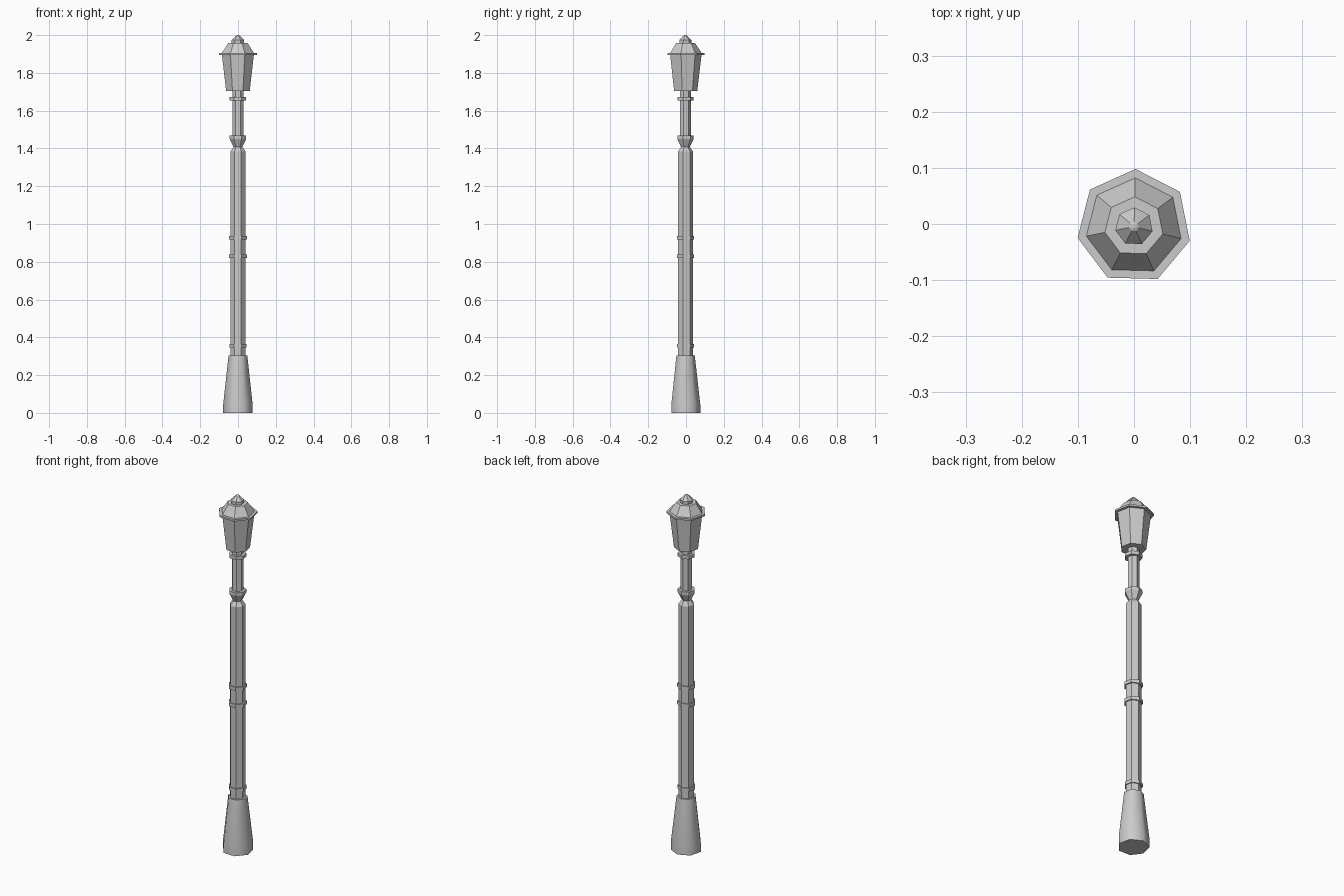
import bpy
import bmesh
from math import cos, sin, pi, radians

cube = bpy.data.objects.get("Cube")
if cube:
    bpy.data.objects.remove(cube, do_unlink=True)

SIDES = 7
TURN = radians(88.5)
AXIS_Y = -0.0045

# One cast-metal grey for the whole lamp
grey = bpy.data.materials.new("cast_grey")
grey.use_nodes = True
GREY = (0.6, 0.6, 0.6, 1)
grey.diffuse_color = GREY
grey.node_tree.nodes["Principled BSDF"].inputs["Base Color"].default_value = GREY


def lathe(name, profile, smooth=False):
    """Stack seven-sided rings from (radius, height) pairs and cap both ends."""
    bm = bmesh.new()
    rings = []
    for r, z in profile:
        angles = [TURN + 2 * pi * i / SIDES for i in range(SIDES)]
        rings.append([bm.verts.new((r * cos(a), r * sin(a) + AXIS_Y, z)) for a in angles])
    for low, high in zip(rings, rings[1:]):
        for i in range(SIDES):
            j = (i + 1) % SIDES
            bm.faces.new((low[i], low[j], high[j], high[i]))
    bm.faces.new(rings[0][::-1])
    bm.faces.new(rings[-1])
    bmesh.ops.recalc_face_normals(bm, faces=bm.faces)
    mesh = bpy.data.meshes.new(name)
    bm.to_mesh(mesh)
    bm.free()
    mesh.materials.append(grey)
    obj = bpy.data.objects.new(name, mesh)
    bpy.context.collection.objects.link(obj)
    if smooth:
        bpy.ops.object.select_all(action="DESELECT")
        obj.select_set(True)
        bpy.context.view_layer.objects.active = obj
        bpy.ops.object.shade_smooth_by_angle(angle=radians(60))
    return obj


# Flared foot
lathe("base", [(0.08, 0), (0.08, 0.045), (0.051, 0.303)], smooth=True)

# Post with a pinched waist below the upper neck
lathe("post", [(0.041, 0.3), (0.041, 1.385), (0.024, 1.408),
               (0.045, 1.45), (0.045, 1.468), (0.03, 1.468), (0.03, 1.71)])

# Raised bands around the post
for name, radius, z in (("lower_band", 0.047, 0.345), ("middle_band", 0.048, 0.82),
                        ("upper_band", 0.048, 0.917), ("neck_band", 0.045, 1.653)):
    lathe(name, [(radius, z), (radius, z + 0.019)])

# Lantern head
lathe("lantern_body", [(0.064, 1.703), (0.087, 1.898)])
lathe("roof_rim", [(0.1025, 1.896), (0.1025, 1.906)])
lathe("roof", [(0.088, 1.904), (0.053, 1.957)])
lathe("finial", [(0.034, 1.955), (0.034, 1.973), (0.009, 1.998), (0.004, 2.0)])
